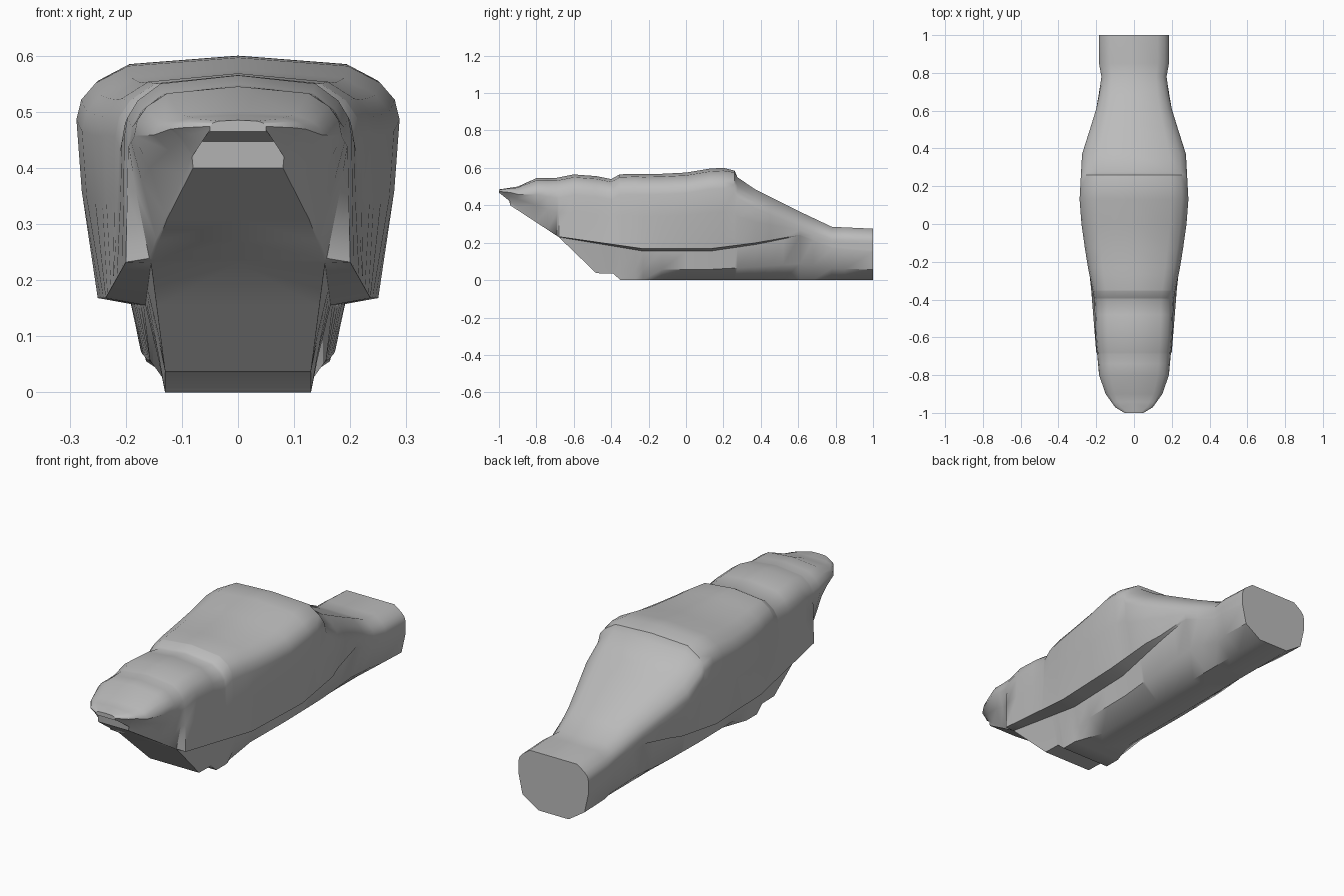
import bpy
import bmesh
import math

cube = bpy.data.objects.get("Cube")
if cube:
    bpy.data.objects.remove(cube, do_unlink=True)


def along(keys):
    """Return a function that reads a value off a profile at length y."""
    def value(y):
        if y <= keys[0][0]:
            return keys[0][1]
        for (y0, v0), (y1, v1) in zip(keys, keys[1:]):
            if y <= y1:
                return v0 + (v1 - v0) * (y - y0) / (y1 - y0)
        return keys[-1][1]
    return value


def mix(a, b, tx, tz):
    """Blend two section points, separately across and up."""
    return (a[0] + (b[0] - a[0]) * tx, a[1] + (b[1] - a[1]) * tz)


# Upper shell: crown line, half width, shoulder depth and crown ridge height
crown_z = along([(-1, .485), (-.9, .5), (-.8, .545), (-.7, .545), (-.6, .565),
                 (-.5, .56), (-.4, .54), (-.355, .565), (-.3, .57), (-.2, .565),
                 (0, .575), (.1, .595), (.2, .6), (.26, .585), (.275, .55),
                 (.37, .485), (.6, .37), (.78, .285), (1, .275)])
shell_x = along([(-1, .05), (-.97, .1), (-.9, .15), (-.8, .185), (-.6, .203),
                 (-.4, .21), (-.355, .218), (-.2, .25), (0, .278), (.13, .288),
                 (.37, .275), (.6, .202), (.68, .185), (.8, .17), (.85, .185), (1, .185)])
rounding = along([(-1, .1), (-.93, .25), (-.8, .8), (-.68, 1), (.27, 1), (.78, .6)])
ridge = along([(.25, .015), (.275, 0)])

# Ledge under the shell: outer rim and inner corner against the hull
rim_x = along([(-1, .05), (-.94, .082), (-.79, .133), (-.69, .158), (-.68, .2),
               (-.23, .236), (.13, .25), (.37, .24), (.45, .22), (.61, .2),
               (.78, .17), (.85, .185)])
rim_z = along([(-1, .468), (-.94, .42), (-.79, .308), (-.68, .232), (-.23, .168),
               (.13, .168), (.37, .199), (.45, .213), (.61, .242), (.78, .18), (1, .16)])
inner_x = along([(-1, .05), (-.94, .08), (-.79, .13), (-.68, .155), (-.23, .165),
                 (.13, .178), (.37, .198), (.45, .2), (.61, .198), (.78, .17),
                 (.85, .185)])
inner_z = along([(-1, .465), (-.945, .447), (-.94, .4), (-.68, .23), (-.23, .155),
                 (.13, .155), (.37, .19), (.45, .206), (.61, .239), (.78, .17), (1, .15)])

# Cheek hollow on the snout, fading into the straight shell side
side_blend = along([(-.94, .5), (-.8, .5), (-.69, .65), (-.5, .75)])

# Lower hull: blunt wide chin block narrowing to a chamfered keel
floor_x = along([(-1, .05), (-.94, .08), (-.79, .13), (-.68, .155), (-.48, .13),
                 (-.27, .13), (-.13, .08)])
floor_z = along([(-1, .465), (-.945, .447), (-.94, .4), (-.68, .23), (-.48, .037),
                 (-.39, .035), (-.35, 0)])
bulge = along([(-.27, .35), (-.13, .87), (.37, .78), (1, .8)])


def half_section(y):
    """Half cross-section from the keel centre up to the crown centre."""
    top, wide, deep = crown_z(y), shell_x(y), rounding(y)
    corner = (floor_x(y), floor_z(y))
    inner = (inner_x(y), inner_z(y))
    rim = (rim_x(y), rim_z(y))
    widest = (wide, top - .11 * deep)
    return [(0, corner[1]), corner, mix(corner, inner, bulge(y), .37), inner, rim,
            mix(rim, widest, side_blend(y), .6), widest,
            (wide * .97, top - .075 * deep),
            (wide * .88, top - .045 * deep),
            (wide * .68, top - ridge(y) * deep),
            (0, top)]


stations = [-1, -.97, -.945, -.94, -.9, -.8, -.74, -.69, -.68, -.6, -.48, -.4,
            -.39, -.355, -.35, -.27, -.23, -.13, 0, .13, .2, .26, .275, .37, .45,
            .52, .61, .68, .78, .85, 1]

# Loft half of the body
bm = bmesh.new()
rings = [[bm.verts.new((x, y, z)) for x, z in half_section(y)] for y in stations]
for a, b in zip(rings, rings[1:]):
    for i in range(len(a) - 1):
        bm.faces.new((a[i], b[i], b[i + 1], a[i + 1]))
bm.faces.new(rings[0])
bm.faces.new(rings[-1])
bmesh.ops.remove_doubles(bm, verts=bm.verts, dist=.0008)

# Mirror across the centre line
copy = bmesh.ops.duplicate(bm, geom=bm.verts[:] + bm.edges[:] + bm.faces[:])["geom"]
for v in copy:
    if isinstance(v, bmesh.types.BMVert):
        v.co.x = -v.co.x
bmesh.ops.remove_doubles(bm, verts=bm.verts, dist=.0008)
bmesh.ops.recalc_face_normals(bm, faces=bm.faces)

mesh = bpy.data.meshes.new("body_shell")
bm.to_mesh(mesh)
bm.free()
body = bpy.data.objects.new("body_shell", mesh)
bpy.context.collection.objects.link(body)

# Plain grey finish
grey = bpy.data.materials.new("plain_grey")
grey.use_nodes = True
colour = (.5, .5, .5, 1)
grey.diffuse_color = colour
grey.node_tree.nodes["Principled BSDF"].inputs["Base Color"].default_value = colour
mesh.materials.append(grey)

# Smooth surfaces with crisp ledges
bpy.ops.object.select_all(action="DESELECT")
body.select_set(True)
bpy.context.view_layer.objects.active = body
bpy.ops.object.shade_smooth_by_angle(angle=math.radians(42))
